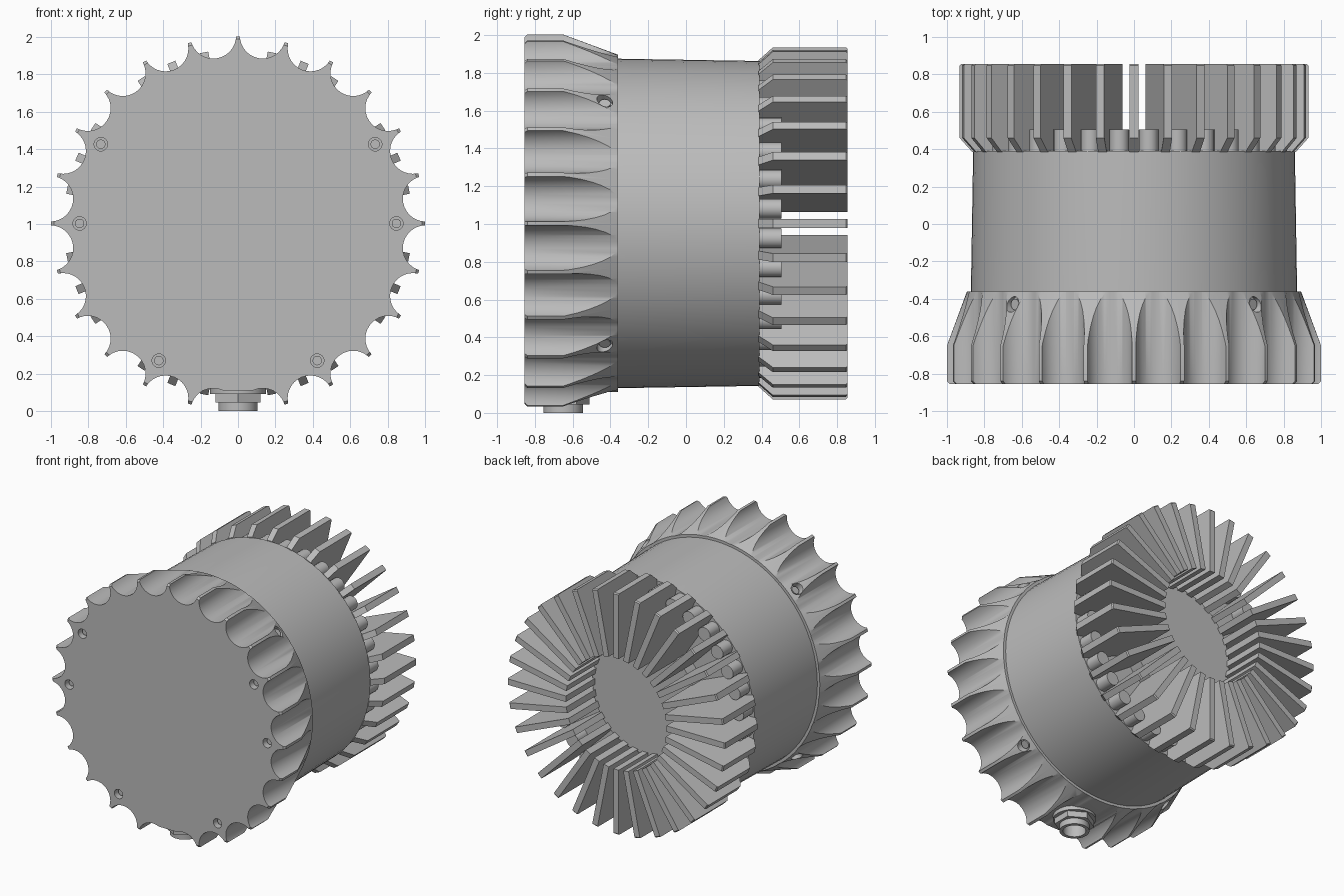
import bpy, bmesh
from math import pi, sin, cos, radians
from mathutils import Matrix, Vector

old = bpy.data.objects.get("Cube")
if old:
    bpy.data.objects.remove(old, do_unlink=True)

CZ = 1.003        # height of the main axis, which runs along y
TEETH, FINS = 24, 32

grey = bpy.data.materials.new("plain grey")
grey.use_nodes = True
grey.diffuse_color = (0.5, 0.5, 0.5, 1)
grey.node_tree.nodes["Principled BSDF"].inputs["Base Color"].default_value = (0.5, 0.5, 0.5, 1)


def finish(name, bm):
    bmesh.ops.recalc_face_normals(bm, faces=bm.faces)
    mesh = bpy.data.meshes.new(name)
    bm.to_mesh(mesh)
    bm.free()
    mesh.materials.append(grey)
    obj = bpy.data.objects.new(name, mesh)
    bpy.context.collection.objects.link(obj)
    return obj


def activate(obj):
    bpy.ops.object.select_all(action='DESELECT')
    obj.select_set(True)
    bpy.context.view_layer.objects.active = obj


def smooth(obj, angle=30):
    activate(obj)
    bpy.ops.object.shade_smooth_by_angle(angle=radians(angle))


def radial(angle):
    """Unit vector pointing out from the main axis; zero is straight up."""
    return Vector((sin(angle), 0, cos(angle)))


def at(angle, r, y):
    return radial(angle) * r + Vector((0, y, CZ))


def rod(bm, start, end, radius, sides=24):
    axis = end - start
    turn = axis.to_track_quat('Z', 'Y').to_matrix().to_4x4()
    bmesh.ops.create_cone(bm, cap_ends=True, segments=sides, radius1=radius, radius2=radius,
                          depth=axis.length, matrix=Matrix.Translation((start + end) / 2) @ turn)


def lathe(name, profile, sides):
    """Solid of revolution about the main axis from (radius, y) points."""
    bm = bmesh.new()
    rings = [[bm.verts.new(at(2 * pi * i / sides, r, y)) for i in range(sides)] for r, y in profile]
    for a, b in zip(rings, rings[1:]):
        for i in range(sides):
            j = (i + 1) % sides
            bm.faces.new((a[i], a[j], b[j], b[i]))
    bm.faces.new(rings[0])
    bm.faces.new(rings[-1])
    return finish(name, bm)


def cut(obj, bm):
    cutter = finish("cutter", bm)
    cutter.hide_render = True
    mod = obj.modifiers.new("cut", 'BOOLEAN')
    mod.operation, mod.solver, mod.object = 'DIFFERENCE', 'EXACT', cutter
    activate(obj)
    bpy.ops.object.modifier_apply(modifier=mod.name)
    bpy.data.objects.remove(cutter, do_unlink=True)


# Front collar: tapered ring with scalloped teeth
collar = lathe("front_collar", [(0.985, -0.855), (1.0, -0.84), (1.0, -0.65), (0.893, -0.36)], 96)
bm = bmesh.new()
for k in range(TEETH):
    a = 2 * pi * (k + 0.5) / TEETH
    rod(bm, at(a, 1.012, -1), at(a, 1.012, -0.3), 0.122, 32)
cut(collar, bm)

# Flat seat under the collar for the cable gland
bm = bmesh.new()
bmesh.ops.create_cube(bm, size=1, matrix=Matrix.Translation((0, -0.65, 0.01)) @ Matrix.Diagonal((0.38, 0.8, 0.2, 1)))
cut(collar, bm)

# Screw holes in the front face
bm = bmesh.new()
for deg in (60, 90, 150, 210, 270, 300):
    a = radians(deg)
    rod(bm, at(a, 0.847, -0.95), at(a, 0.847, -0.8), 0.036)
cut(collar, bm)

# Radial screw pockets in the taper
pockets = [radians(d) for d in (45, 135, 225, 315)]
bm = bmesh.new()
for a in pockets:
    rod(bm, at(a, 0.88, -0.43), at(a, 1.1, -0.43), 0.042)
cut(collar, bm)
smooth(collar)

# Screw heads inside the pockets and front holes
bm = bmesh.new()
for a in pockets:
    rod(bm, at(a, 0.87, -0.43), at(a, 0.9, -0.43), 0.03)
for deg in (60, 90, 150, 210, 270, 300):
    a = radians(deg)
    rod(bm, at(a, 0.847, -0.82), at(a, 0.847, -0.79), 0.025)
screws = finish("screw_heads", bm)
smooth(screws)

# Main barrel
body = lathe("barrel", [(0.872, -0.4), (0.872, -0.35), (0.86, 0.39)], 72)
smooth(body)

# Rear hub plate
hub = lathe("rear_hub", [(0.45, 0.38), (0.45, 0.5)], 64)
smooth(hub)

# Radial cooling fins
outline = [(0.43, 0.385), (0.865, 0.385), (0.932, 0.46), (0.932, 0.847), (0.924, 0.855), (0.43, 0.855)]
bm = bmesh.new()
for k in range(FINS):
    a = 2 * pi * k / FINS
    side = Vector((cos(a), 0, -sin(a))) * 0.023
    near = [bm.verts.new(at(a, r, y) - side) for r, y in outline]
    far = [bm.verts.new(at(a, r, y) + side) for r, y in outline]
    bm.faces.new(near)
    bm.faces.new(far[::-1])
    for i in range(len(outline)):
        j = (i + 1) % len(outline)
        bm.faces.new((near[j], near[i], far[i], far[j]))
finish("cooling_fins", bm)

# Round bosses between the fins
bm = bmesh.new()
for k in range(FINS):
    a = 2 * pi * (k + 0.5) / FINS
    rod(bm, at(a, 0.8, 0.38), at(a, 0.8, 0.505), 0.052, 20)
bosses = finish("fin_bosses", bm)
smooth(bosses)

# Cable gland: washer, hex nut and open tube below the collar
def down(z):
    return Vector((0, -0.65, z))

bm = bmesh.new()
rod(bm, down(0.09), down(0.13), 0.15, 40)
washer = finish("gland_washer", bm)
smooth(washer)
bm = bmesh.new()
rod(bm, down(0.045), down(0.1), 0.14, 6)
nut = finish("gland_nut", bm)
bm = bmesh.new()
rod(bm, down(0), down(0.12), 0.105, 40)
tube = finish("gland_tube", bm)
for part, top in ((nut, 0.2), (tube, 0.1)):
    bm = bmesh.new()
    rod(bm, down(-0.1), down(top), 0.08, 40)
    cut(part, bm)
smooth(tube)
